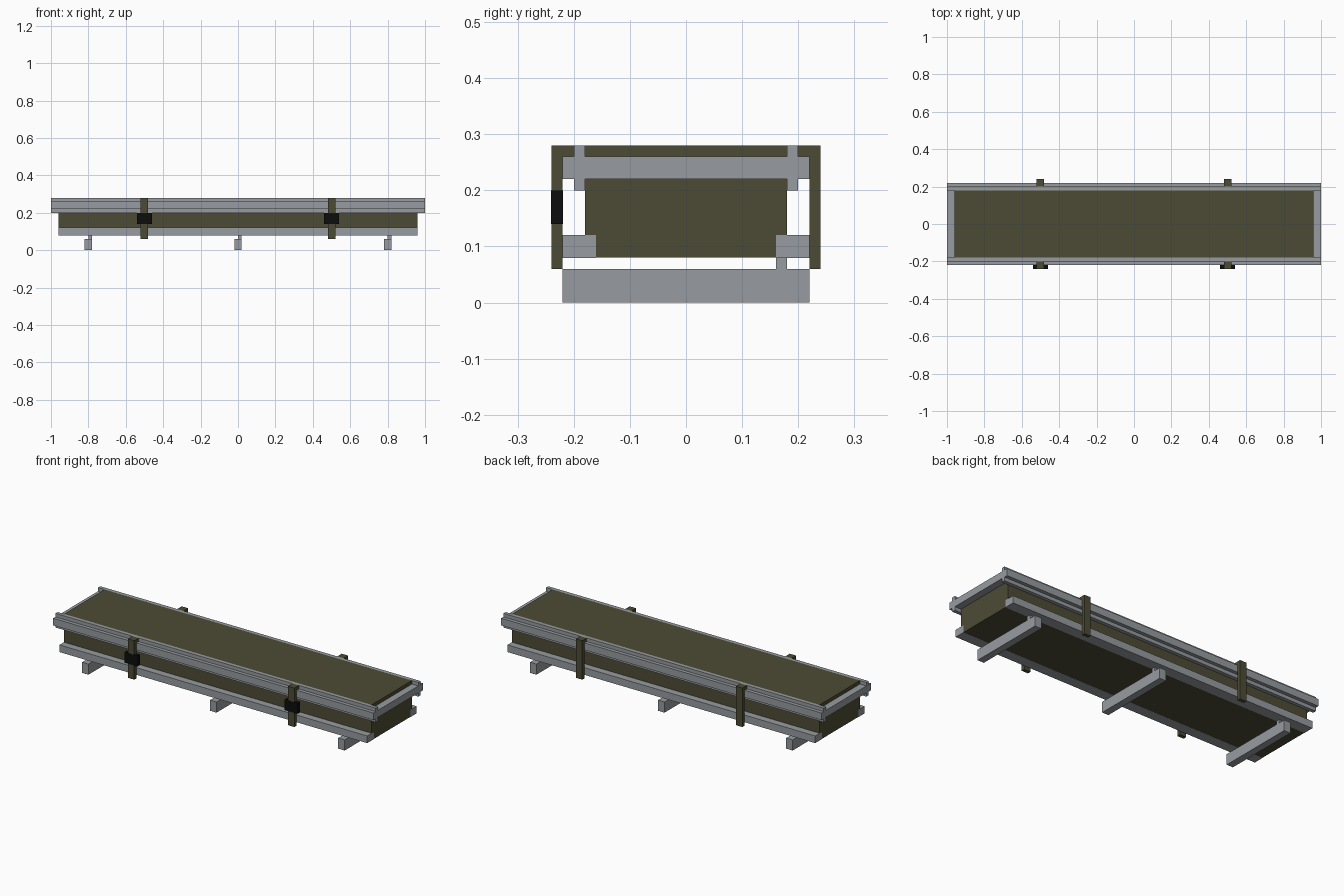
import bpy
import bmesh
from mathutils import Vector

cube = bpy.data.objects.get("Cube")
if cube:
    bpy.data.objects.remove(cube, do_unlink=True)


def make_material(name, rgb):
    mat = bpy.data.materials.new(name)
    mat.use_nodes = True
    colour = (*rgb, 1.0)
    mat.diffuse_color = colour
    mat.node_tree.nodes["Principled BSDF"].inputs["Base Color"].default_value = colour
    return mat


steel = make_material("steel grey", (0.31, 0.33, 0.35))
olive = make_material("olive green", (0.073, 0.070, 0.035))
black = make_material("buckle black", (0.004, 0.004, 0.004))


def add_object(name, bm, mat):
    bmesh.ops.recalc_face_normals(bm, faces=bm.faces)
    mesh = bpy.data.meshes.new(name)
    bm.to_mesh(mesh)
    bm.free()
    mesh.materials.append(mat)
    obj = bpy.data.objects.new(name, mesh)
    bpy.context.collection.objects.link(obj)
    return obj


def box(name, x, y, z, mat):
    """Box spanning the given (low, high) ranges."""
    bm = bmesh.new()
    bmesh.ops.create_cube(bm, size=1)
    for v in bm.verts:
        v.co = Vector([(lo + hi) / 2 + c * (hi - lo)
                       for c, (lo, hi) in zip(v.co, (x, y, z))])
    return add_object(name, bm, mat)


def extrusion(name, profile, x, mat):
    """Closed (y, z) profile swept along x."""
    bm = bmesh.new()
    face = bm.faces.new([bm.verts.new((x[0], py, pz)) for py, pz in profile])
    result = bmesh.ops.extrude_face_region(bm, geom=[face])
    moved = [g for g in result["geom"] if isinstance(g, bmesh.types.BMVert)]
    bmesh.ops.translate(bm, verts=moved, vec=(x[1] - x[0], 0, 0))
    return add_object(name, bm, mat)


# Main case body
box("case_body", (-0.96, 0.96), (-0.18, 0.18), (0.08, 0.28), olive)

# Long rails along both sides: stepped rim above, plain bar below
rim = [(0.18, 0.20), (0.20, 0.20), (0.20, 0.22), (0.22, 0.22),
       (0.22, 0.26), (0.20, 0.26), (0.20, 0.28), (0.18, 0.28)]
for side, s in (("front", -1), ("back", 1)):
    extrusion(side + "_rim_rail", [(s * y, z) for y, z in rim], (-1, 1), steel)
    box(side + "_lower_rail", (-0.961, 0.961), sorted((s * 0.16, s * 0.22)),
        (0.0795, 0.12), steel)

# Rails across both ends
for side, s in (("right", -1), ("left", 1)):
    box(side + "_end_rail", sorted((s * 0.96, s)), (-0.22, 0.22), (0.22, 0.26), steel)

# Hooked straps on both sides, with buckles at the front
hook = [(0.20, 0.26), (0.22, 0.26), (0.22, 0.06), (0.24, 0.06), (0.24, 0.28), (0.20, 0.28)]
for end, x in (("right", -0.5), ("left", 0.5)):
    for side, s in (("front", -1), ("back", 1)):
        extrusion(f"{side}_{end}_strap", [(s * y, z) for y, z in hook],
                  (x - 0.02, x + 0.02), olive)
    box(end + "_buckle", (x - 0.04, x + 0.04), (-0.241, -0.219), (0.14, 0.20), black)

# Cross feet, each joined to the back lower rail by a small post
for place, x in (("right", -0.8), ("middle", 0), ("left", 0.8)):
    box(place + "_foot", (x - 0.02, x + 0.02), (-0.22, 0.22), (0, 0.06), steel)
    box(place + "_foot_post", (x, x + 0.02), (0.16, 0.18), (0.06, 0.08), steel)
